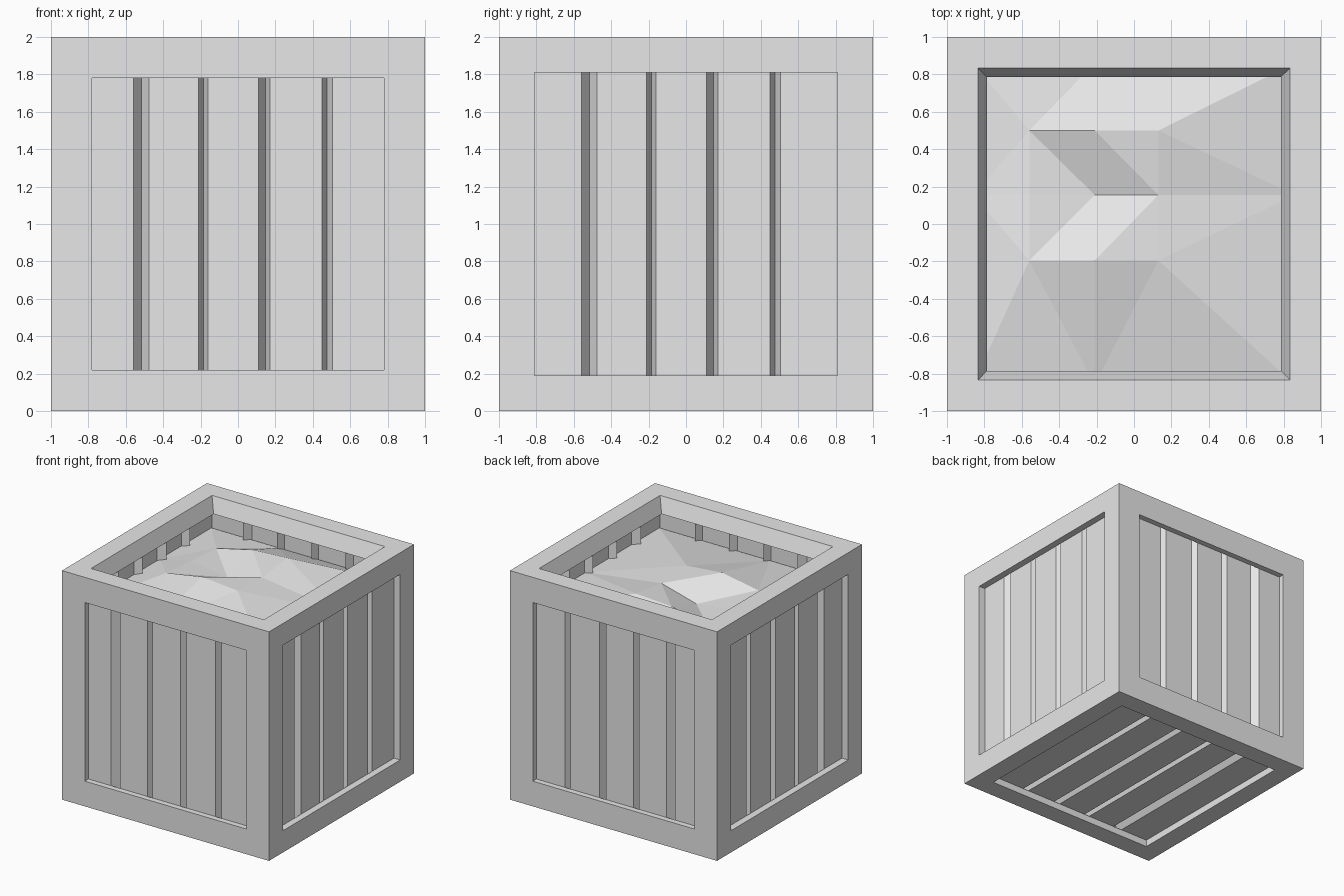
import bpy
import bmesh
from mathutils import Vector

old = bpy.data.objects.get("Cube")
if old:
    bpy.data.objects.remove(old, do_unlink=True)

grey = bpy.data.materials.new("plain_grey")
grey.use_nodes = True
colour = (0.8, 0.8, 0.8, 1)
grey.diffuse_color = colour
for node in grey.node_tree.nodes:
    if node.type == 'BSDF_PRINCIPLED':
        node.inputs["Base Color"].default_value = colour

X, Y, Z = Vector((1, 0, 0)), Vector((0, 1, 0)), Vector((0, 0, 1))
CENTRE = Vector((0, 0, 1))


def finish(name, bm, recalc=True):
    if recalc:
        bmesh.ops.recalc_face_normals(bm, faces=bm.faces)
    mesh = bpy.data.meshes.new(name)
    bm.to_mesh(mesh)
    bm.free()
    mesh.materials.append(grey)
    obj = bpy.data.objects.new(name, mesh)
    bpy.context.collection.objects.link(obj)
    return obj


def bridge(bm, a, b):
    for i in range(len(a)):
        j = (i + 1) % len(a)
        bm.faces.new((a[i], a[j], b[j], b[i]))


def point(side, u, v, depth):
    """Point on a crate side, measured inwards from its outer plane."""
    ud, vd, nd = side
    return CENTRE + ud * u + vd * v + nd * (1 - depth)


# Sides as across, along, outward
SIDES = {
    "front": (X, Z, -Y), "back": (X, Z, Y),
    "right": (Y, Z, X), "left": (Y, Z, -X),
    "bottom": (X, Y, -Z), "top": (X, Y, Z),
}
# Square loops (half size, depth) stepping from the outer edge into the opening
OPENINGS = {
    "front": [(1, 0), (0.78, 0), (0.78, 0.05)],
    "right": [(1, 0), (0.81, 0), (0.81, 0.06)],
    "bottom": [(1, 0), (0.83, 0), (0.83, 0.06)],
    "top": [(1, 0), (0.835, 0), (0.785, 0.13), (0.89, 0.13)],
}
OPENINGS["back"] = OPENINGS["front"]
OPENINGS["left"] = OPENINGS["right"]

# Crate frame
bm = bmesh.new()
for key, side in SIDES.items():
    loops = []
    for h, d in OPENINGS[key]:
        corners = ((-h, -h), (h, -h), (h, h), (-h, h))
        loops.append([bm.verts.new(point(side, u, v, d)) for u, v in corners])
    for a, b in zip(loops, loops[1:]):
        bridge(bm, a, b)
bmesh.ops.remove_doubles(bm, verts=bm.verts, dist=0.0001)
finish("crate_frame", bm)

# Slatted panels with vee grooves (start, tip, end)
GROOVES = [(-0.56, -0.515, -0.475), (-0.21, -0.185, -0.16),
           (0.11, 0.147, 0.17), (0.45, 0.475, 0.505)]
REACH, THICK, VEE = 0.87, 0.08, 0.065


def slat_panel(key):
    side, d = SIDES[key], OPENINGS[key][-1][1]
    line = [(-REACH, d)]
    for start, tip, end in GROOVES:
        line += [(start, d), (tip, d + VEE), (end, d)]
    line.append((REACH, d))
    bm = bmesh.new()
    rows = []
    for v in (-REACH, REACH):
        outer = [bm.verts.new(point(side, u, v, e)) for u, e in line]
        inner = [bm.verts.new(point(side, u, v, e + THICK)) for u, e in line]
        for i in range(len(line) - 1):
            bm.faces.new((outer[i], outer[i + 1], inner[i + 1], inner[i]))
        rows.append(outer + inner[::-1])
    bridge(bm, *rows)
    finish(key + "_slats", bm)


for key in SIDES:
    if key != "top":
        slat_panel(key)

# Faceted contents: a raised three by three patch falling to a low rim
XS, YS = (-0.56, -0.21, 0.13), (0.5, 0.155, -0.195)
HEIGHTS = ((1.74, 1.82, 1.84), (1.76, 1.71, 1.80), (1.79, 1.85, 1.82))
LOW, EDGE = 1.70, 0.86
bm = bmesh.new()
g = [[bm.verts.new((x, y, h)) for x, h in zip(XS, row)]
     for y, row in zip(YS, HEIGHTS)]
rim = [bm.verts.new((x, y, LOW)) for x, y in (
    (-EDGE, EDGE), (XS[1], EDGE), (EDGE, EDGE), (EDGE, YS[1]),
    (EDGE, -EDGE), (XS[1], -EDGE), (-EDGE, -EDGE), (-EDGE, YS[1]))]
ring = [g[0][0], g[0][1], g[0][2], g[1][2], g[2][2], g[2][1], g[2][0], g[1][0]]
for i in range(8):
    j = (i + 1) % 8
    if i % 2:    # middle of a side to a corner
        bm.faces.new((ring[i], rim[i], ring[j]))
        bm.faces.new((ring[j], rim[i], rim[j]))
    else:        # corner to the middle of a side
        bm.faces.new((ring[i], rim[j], ring[j]))
        bm.faces.new((ring[i], rim[i], rim[j]))
mid, far = g[1][1], g[1][2]
for face in ((g[0][0], g[0][1], mid), (g[0][1], far, mid),
             (g[0][1], g[0][2], far), (g[0][0], mid, g[1][0]),
             (g[1][0], mid, g[2][0]), (g[2][0], mid, g[2][1]),
             (mid, far, g[2][1]), (far, g[2][2], g[2][1])):
    bm.faces.new(face)
bmesh.ops.recalc_face_normals(bm, faces=bm.faces)
bm.normal_update()
if sum(f.normal.z for f in bm.faces) < 0:
    bmesh.ops.reverse_faces(bm, faces=bm.faces)
finish("crate_contents", bm, recalc=False)
